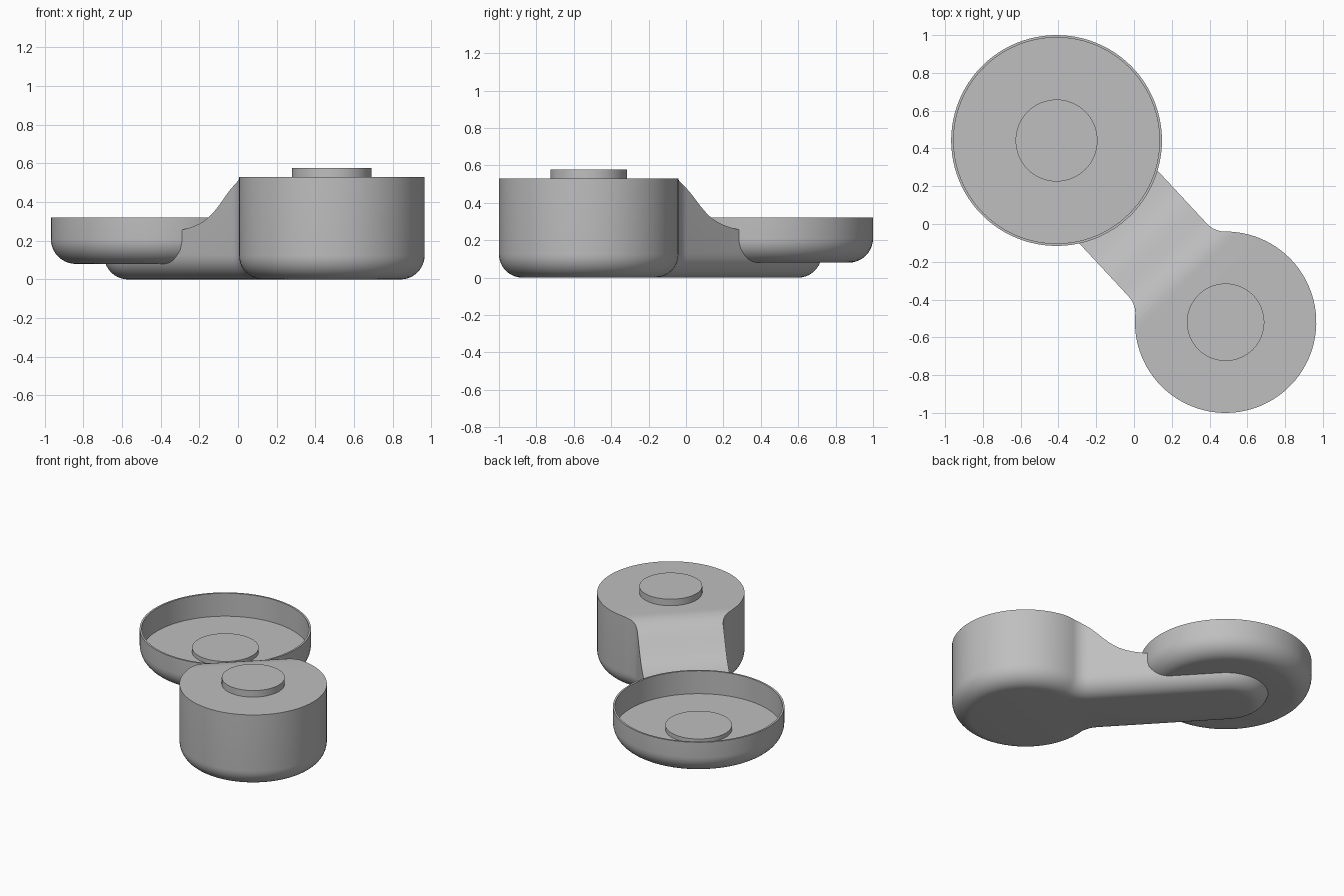
import bpy, bmesh
from math import sin, cos, pi, atan2, acos, sqrt, radians
from mathutils import Vector, Matrix, geometry

if "Cube" in bpy.data.objects:
    bpy.data.objects.remove(bpy.data.objects["Cube"])

grey = bpy.data.materials.new("plain grey")
grey.use_nodes = True
colour = (0.52, 0.52, 0.52, 1)
grey.diffuse_color = colour
grey.node_tree.nodes["Principled BSDF"].inputs["Base Color"].default_value = colour

# Layout: local u runs from the housing to the dish, v across the arm
HOUSING = Vector((0.485, -0.52, 0))
DISH = Vector((-0.41, 0.442, 0))
span = DISH - HOUSING
LENGTH = span.length
FRAME = Matrix.Translation(HOUSING) @ Matrix.Rotation(atan2(span.y, span.x), 4, 'Z')
R_HOUSING, R_ARM, R_BLEND, R_DISH, EDGE = 0.48, 0.283, 0.13, 0.558, 0.125


def finish(name, bm, matrix):
    bmesh.ops.recalc_face_normals(bm, faces=bm.faces)
    mesh = bpy.data.meshes.new(name)
    bm.to_mesh(mesh)
    bm.free()
    mesh.transform(matrix)
    mesh.materials.append(grey)
    obj = bpy.data.objects.new(name, mesh)
    bpy.context.collection.objects.link(obj)
    return obj


def loft(name, rings, matrix):
    """Skin matching closed rings and cap both ends."""
    bm = bmesh.new()
    loops = [[bm.verts.new(p) for p in ring] for ring in rings]
    n = len(loops[0])
    for a, b in zip(loops, loops[1:]):
        for i in range(n):
            j = (i + 1) % n
            bm.faces.new((a[i], a[j], b[j], b[i]))
    bm.faces.new(loops[0])
    bm.faces.new(loops[-1])
    return finish(name, bm, matrix)


def turned(name, profile, centre, steps=96):
    rings = [[(r * cos(2 * pi * i / steps), r * sin(2 * pi * i / steps), z)
              for i in range(steps)] for r, z in profile]
    return loft(name, rings, Matrix.Translation(centre))


def rounded(radius, base, steps=10):
    """Quarter-round from a flat underside up to the side wall: (inset, height)."""
    return [(radius * (1 - sin(k * pi / 2 / steps)),
             base + radius * (1 - cos(k * pi / 2 / steps))) for k in range(steps + 1)]


def arc(u, v, r, start, end, steps):
    return [(u + r * cos(start + (end - start) * k / steps),
             v + r * sin(start + (end - start) * k / steps)) for k in range(steps + 1)]


def outline(inset, z):
    """Housing circle blended into the round-ended arm."""
    v = R_ARM + R_BLEND
    u = sqrt((R_HOUSING + R_BLEND) ** 2 - v ** 2)
    a = atan2(v, u)
    blend = R_BLEND + inset
    pts = arc(0, 0, R_HOUSING - inset, a, 2 * pi - a, 72)
    pts += arc(u, -v, blend, pi - a, pi / 2, 10)
    pts += arc(LENGTH, 0, R_ARM - inset, -pi / 2, pi / 2, 40)
    pts += arc(u, v, blend, -pi / 2, a - pi, 10)
    # drop the repeated tangent points where neighbouring arcs meet
    keep = [p for i, p in enumerate(pts) if i not in (73, len(pts) - 1)]
    return [(x, y, z) for x, y in keep]


def cut(target, cutter):
    mod = target.modifiers.new("cut", 'BOOLEAN')
    mod.operation, mod.solver, mod.object = 'DIFFERENCE', 'EXACT', cutter
    bpy.context.view_layer.update()
    bpy.context.view_layer.objects.active = target
    bpy.ops.object.modifier_apply(modifier=mod.name)
    bpy.data.objects.remove(cutter)


# Housing and arm in one piece, rounded underneath
rings = [outline(inset, z) for inset, z in rounded(EDGE, 0)]
housing_and_arm = loft("housing_and_arm", rings + [outline(0, 0.7)], FRAME)

# Trim the top: flat over the housing, sweeping down to the dish
upper = [Vector(p) for p in ((0.30, 0.53), (0.42, 0.53), (0.48, 0.45), (0.55, 0.385))]
lower = [Vector(p) for p in ((0.55, 0.385), (0.64, 0.30), (0.70, 0.28), (0.84, 0.255))]
sweep = [(-1, 0.53)] + [tuple(p) for p in geometry.interpolate_bezier(*upper, 14)]
sweep += [tuple(p) for p in geometry.interpolate_bezier(*lower, 14)][1:]
sweep += [(2, 0.25), (2, 1), (-1, 1)]
cut(housing_and_arm, loft("top_cutter", [[(u, v, z) for u, z in sweep] for v in (-1, 1)], FRAME))

# Clear the arm out of the dish interior
cut(housing_and_arm, turned("dish_cutter", [(0.5475, 0.152), (0.5475, 0.9)], DISH))

# Shallow open dish with a thin wall
dish = turned("dish", [(R_DISH - inset, z) for inset, z in rounded(EDGE + 0.005, 0.08)]
              + [(R_DISH, 0.32), (0.545, 0.32), (0.545, 0.155)], DISH)

# Round raised pads
housing_pad = turned("housing_pad", [(0.205, 0.52), (0.205, 0.577)], HOUSING, 64)
dish_pad = turned("dish_pad", [(0.217, 0.145), (0.217, 0.185)], DISH, 64)

# Smooth the curved walls, keep rims crisp
bpy.ops.object.select_all(action='DESELECT')
for obj in (housing_and_arm, dish, housing_pad, dish_pad):
    obj.select_set(True)
bpy.context.view_layer.objects.active = housing_and_arm
bpy.ops.object.shade_smooth_by_angle(angle=radians(30))
